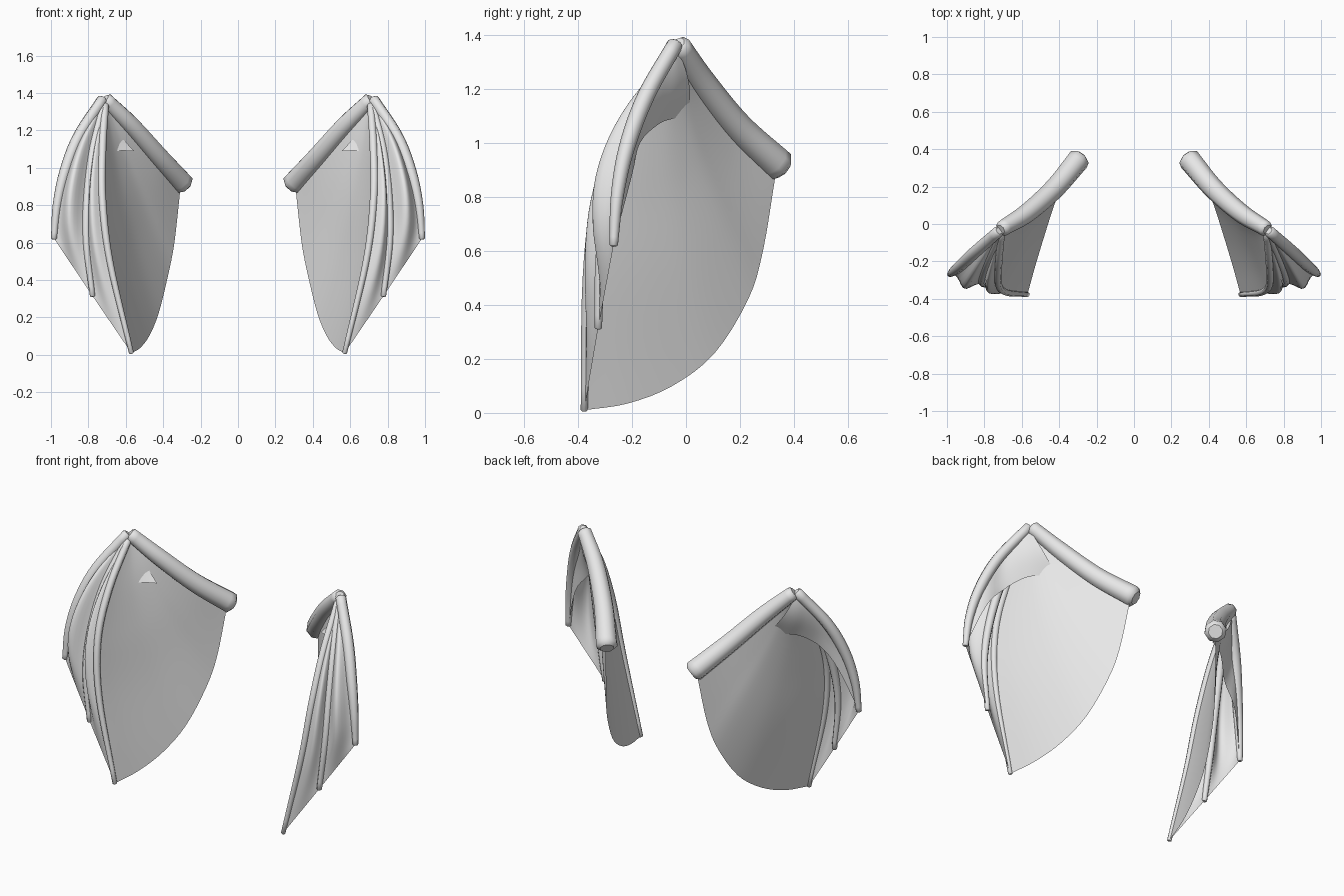
import bpy, bmesh, math
from mathutils import Vector

cube = bpy.data.objects.get("Cube")
if cube:
    bpy.data.objects.remove(cube, do_unlink=True)

grey = bpy.data.materials.new("pale_grey")
grey.use_nodes = True
grey.diffuse_color = (0.8, 0.8, 0.8, 1)
grey.node_tree.nodes["Principled BSDF"].inputs["Base Color"].default_value = (0.8, 0.8, 0.8, 1)


def spline(points, steps=24):
    """Sample a smooth curve through the points."""
    p = [Vector(q) for q in points]
    p = [2 * p[0] - p[1]] + p + [2 * p[-1] - p[-2]]
    out = []
    for i in range(steps + 1):
        f = i / steps * (len(p) - 3)
        k = min(int(f), len(p) - 4)
        t = f - k
        a, b, c, d = p[k:k + 4]
        out.append(0.5 * (2 * b + (c - a) * t + (2 * a - 5 * b + 4 * c - d) * t ** 2
                          + (3 * b - a - 3 * c + d) * t ** 3))
    return out


def finish(name, mesh):
    """Add the part, shade it and mirror it to the other wing."""
    obj = bpy.data.objects.new(name, mesh)
    bpy.context.collection.objects.link(obj)
    mesh.materials.clear()
    mesh.materials.append(grey)
    bpy.ops.object.select_all(action='DESELECT')
    obj.select_set(True)
    bpy.context.view_layer.objects.active = obj
    bpy.ops.object.shade_smooth_by_angle(angle=math.radians(60))
    mirror = obj.modifiers.new("other_wing", 'MIRROR')
    mirror.use_mirror_merge = False


def tube(name, path, radii):
    """Bone with a varying radius and softened, capped ends."""
    widths = [w.x for w in spline([(r, 0, 0) for r in radii], len(path) - 1)]
    start = path[0] + (path[0] - path[1]).normalized() * widths[0] * 0.3
    end = path[-1] + (path[-1] - path[-2]).normalized() * widths[-1] * 0.3
    path = [start] + path + [end]
    widths = [widths[0] * 0.65] + widths + [widths[-1] * 0.65]
    curve = bpy.data.curves.new(name, 'CURVE')
    curve.dimensions = '3D'
    curve.bevel_depth = 1
    curve.bevel_resolution = 2
    curve.use_fill_caps = True
    s = curve.splines.new('POLY')
    s.points.add(len(path) - 1)
    for pt, co, w in zip(s.points, path, widths):
        pt.co = (*co, 1)
        pt.radius = w
    temp = bpy.data.objects.new("temp", curve)
    bpy.context.collection.objects.link(temp)
    mesh = bpy.data.meshes.new_from_object(temp.evaluated_get(bpy.context.evaluated_depsgraph_get()))
    bpy.data.objects.remove(temp, do_unlink=True)
    finish(name, mesh)


def web(name, side_a, side_b, edge, bulge=(0, 0, 0)):
    """Skin fanned between two bones, ending on a free edge."""
    bulge = Vector(bulge)
    n, m = len(side_a) - 1, len(edge) - 1
    bm = bmesh.new()
    grid = []
    for i in range(n + 1):
        r = i / n
        row = []
        for j in range(m + 1):
            w = j / m
            dev_a = side_a[i] - side_a[0].lerp(side_a[n], r)
            dev_b = side_b[i] - side_b[0].lerp(side_b[n], r)
            top = side_a[0].lerp(side_b[0], w)
            co = top.lerp(edge[j], r) + dev_a.lerp(dev_b, w)
            co += bulge * math.sin(math.pi * w) ** 2 * math.sin(math.pi * r ** 1.05)
            row.append(bm.verts.new(co))
        grid.append(row)
    for i in range(n):
        for j in range(m):
            bm.faces.new((grid[i][j], grid[i + 1][j], grid[i + 1][j + 1], grid[i][j + 1]))
    bmesh.ops.remove_doubles(bm, verts=bm.verts, dist=0.0005)
    mesh = bpy.data.meshes.new(name)
    bm.to_mesh(mesh)
    bm.free()
    finish(name, mesh)


# Bones, each listed from the wing's peak downwards
arm = spline([(0.705, -0.025, 1.36), (0.57, 0.06, 1.225), (0.425, 0.19, 1.06), (0.295, 0.345, 0.915)])
outer = spline([(0.725, -0.04, 1.365), (0.85, -0.15, 1.17), (0.925, -0.22, 0.98),
                (0.967, -0.255, 0.8), (0.984, -0.268, 0.622)])
middle = spline([(0.72, -0.05, 1.335), (0.775, -0.185, 1.1), (0.805, -0.27, 0.85),
                 (0.81, -0.315, 0.6), (0.778, -0.325, 0.315)])
inner = spline([(0.71, -0.05, 1.335), (0.725, -0.21, 1.1), (0.725, -0.32, 0.83),
                (0.685, -0.365, 0.5), (0.57, -0.377, 0.01)])

tube("arm_bone", arm, (0.042, 0.051, 0.056, 0.062))
tube("outer_finger", outer, (0.03, 0.032, 0.026, 0.016))
tube("middle_finger", middle, (0.02, 0.024, 0.021, 0.015))
tube("inner_finger", inner, (0.02, 0.021, 0.019, 0.013))

# Skin between the fingers, billowing forwards
web("outer_web", outer, middle, spline([outer[-1], middle[-1]], 12), (0.025, -0.08, 0))
web("middle_web", middle, inner, spline([middle[-1], inner[-1]], 12), (0.02, -0.045, 0))

# Large rear skin with a rounded trailing edge
trailing = spline([(0.31, 0.33, 0.87), (0.34, 0.285, 0.6), (0.375, 0.23, 0.42),
                   (0.425, 0.105, 0.22), (0.475, -0.05, 0.1), (0.525, -0.215, 0.035), inner[-1]], 24)
lower_arm = [p.lerp(p + trailing[0] - arm[-1], i / 24) for i, p in enumerate(arm)]
web("rear_web", lower_arm, inner, trailing)

# Fold of skin under the peak, lying outside the rear skin and ending in a point
fold_edge = spline([outer[-1], (0.89, -0.2, 0.88), (0.795, -0.17, 1.0), (0.715, -0.1, 1.07),
                    (0.645, -0.04, 1.09), (0.555, 0.01, 1.09)], 20)
fold_side = [outer[0].lerp(fold_edge[-1], i / 24) + Vector((0.03, 0.025, 0)) * math.sin(math.pi * i / 24)
             for i in range(25)]
web("peak_fold", outer, fold_side, fold_edge)
